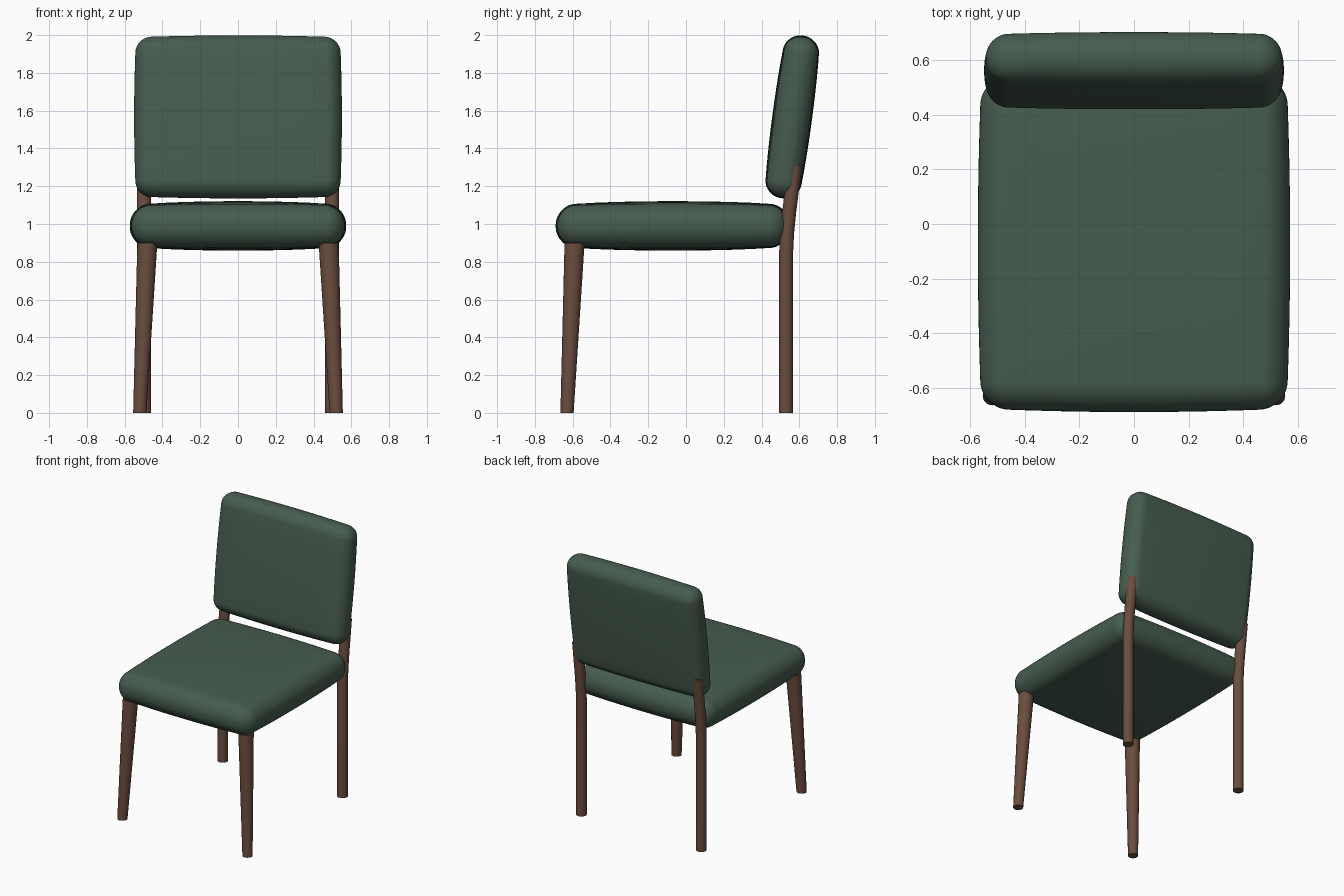
import bpy, bmesh, math
from mathutils import Matrix

if "Cube" in bpy.data.objects:
    bpy.data.objects.remove(bpy.data.objects["Cube"])


def material(name, rgb):
    m = bpy.data.materials.new(name)
    m.diffuse_color = (*rgb, 1)
    m.use_nodes = True
    m.node_tree.nodes["Principled BSDF"].inputs["Base Color"].default_value = m.diffuse_color
    return m


green = material("green upholstery", (0.062, 0.108, 0.078))
wood = material("brown wood", (0.145, 0.073, 0.048))


def finish(name, bm, mat, angle):
    bmesh.ops.recalc_face_normals(bm, faces=bm.faces)
    me = bpy.data.meshes.new(name)
    bm.to_mesh(me)
    bm.free()
    me.materials.append(mat)
    ob = bpy.data.objects.new(name, me)
    bpy.context.collection.objects.link(ob)
    bpy.ops.object.select_all(action='DESELECT')
    ob.select_set(True)
    bpy.context.view_layer.objects.active = ob
    bpy.ops.object.shade_smooth_by_angle(angle=math.radians(angle))
    return ob


def cushion(name, half, r, puff, side, matrix):
    """Rounded box, puffed along local z and slightly bowed along its sides."""
    bm = bmesh.new()
    bmesh.ops.create_cube(bm, size=2)
    bmesh.ops.subdivide_edges(bm, edges=bm.edges[:], cuts=19, use_grid_fill=True)
    for v in bm.verts:
        core = [h - r for h in half]
        out = v.co.copy()
        for i in range(3):
            u = abs(v.co[i])
            # inner half of the grid is flat, outer half is the rounded rim
            d = core[i] * u / 0.5 if u <= 0.5 else core[i] + r * math.tan((u - 0.5) * math.pi / 2)
            out[i] = math.copysign(d, v.co[i])
        inner = out.copy()
        for i in range(3):
            inner[i] = max(-core[i], min(core[i], out[i]))
        p = inner + (out - inner).normalized() * r
        fx, fy = 1 - (p.x / half[0]) ** 2, 1 - (p.y / half[1]) ** 2
        p.z *= 1 + puff * max(fx, 0) ** 0.6 * max(fy, 0) ** 0.6
        p.x *= 1 + side * fy / half[0]
        p.y *= 1 + side * fx / half[1]
        v.co = p
    bm.transform(matrix)
    return finish(name, bm, green, 60)


def leg(name, path, sign, sides=24):
    """Round leg lofted through (x, y, z, radius) stations."""
    bm = bmesh.new()
    rings = []
    for x, y, z, r in path:
        rings.append([bm.verts.new((sign * x + r * math.cos(a), y + r * math.sin(a), z))
                      for a in (2 * math.pi * k / sides for k in range(sides))])
    for a, b in zip(rings, rings[1:]):
        for k in range(sides):
            j = (k + 1) % sides
            bm.faces.new((a[k], a[j], b[j], b[k]))
    bm.faces.new(rings[0])
    bm.faces.new(rings[-1])
    return finish(name, bm, wood, 40)


# Upholstered seat and tilted backrest
cushion("seat", (0.56, 0.607, 0.103), 0.098, 0.27, 0.013, Matrix.Translation((0, -0.07, 0.99)))
cushion("backrest", (0.54, 0.424, 0.085), 0.08, 0.24, 0.01,
        Matrix.Translation((0, 0.5625, 1.567)) @ Matrix.Rotation(math.radians(90 - 7.6), 4, 'X'))

# Splayed, tapered front legs; rear legs bend back to carry the backrest
front = [(0.52, -0.63, 0, 0.035), (0.48, -0.59, 0.9, 0.053)]
rear = [(0.498, 0.53, 0, 0.037), (0.498, 0.53, 0.85, 0.037), (0.498, 0.535, 0.95, 0.037),
        (0.498, 0.547, 1.07, 0.037), (0.498, 0.561, 1.18, 0.037), (0.498, 0.577, 1.31, 0.037)]
for side, s in (("left", -1), ("right", 1)):
    leg(f"front_leg_{side}", front, s)
    leg(f"rear_leg_{side}", rear, s)
